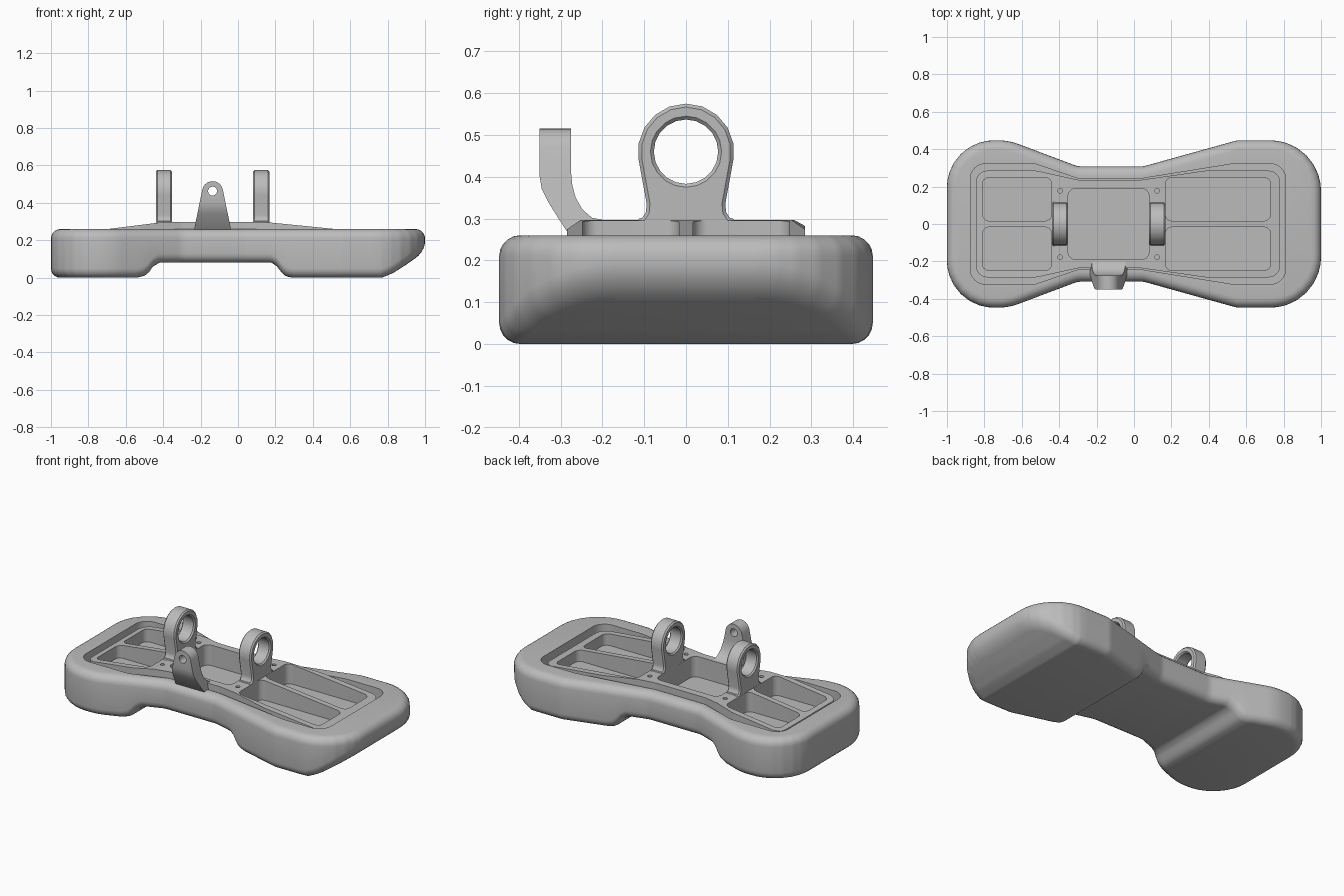
import bpy, bmesh, math
from mathutils import Vector

cube = bpy.data.objects.get("Cube")
if cube:
    bpy.data.objects.remove(cube, do_unlink=True)

GREY = 0.5
grey = bpy.data.materials.new("plain grey")
grey.diffuse_color = (GREY, GREY, GREY, 1)
grey.use_nodes = True
for node in grey.node_tree.nodes:
    if node.type == 'BSDF_PRINCIPLED':
        node.inputs["Base Color"].default_value = (GREY, GREY, GREY, 1)


def finish_mesh(name, bm):
    bmesh.ops.recalc_face_normals(bm, faces=bm.faces)
    mesh = bpy.data.meshes.new(name)
    bm.to_mesh(mesh)
    bm.free()
    obj = bpy.data.objects.new(name, mesh)
    bpy.context.collection.objects.link(obj)
    mesh.materials.append(grey)
    return obj


def fillet(corners, closed=True, steps=8):
    """Round each (x, y, radius) corner of a path."""
    out = []
    count = len(corners)
    for i, (x, y, r) in enumerate(corners):
        p = Vector((x, y))
        if r == 0 or (not closed and i in (0, count - 1)):
            out.append(p)
            continue
        u = (Vector(corners[i - 1][:2]) - p).normalized()
        v = (Vector(corners[(i + 1) % count][:2]) - p).normalized()
        half = u.angle(v) / 2
        centre = p + (u + v).normalized() * r / math.sin(half)
        reach = r / math.tan(half)
        a, b = p + u * reach - centre, p + v * reach - centre
        for k in range(steps + 1):
            out.append(centre + a.lerp(b, k / steps).normalized() * r)
    return out


def mirrored(half):
    return half + [Vector((p.x, -p.y)) for p in reversed(half)]


def prism(name, pts, lo, hi, axis):
    """Extrude a flat profile along x, y or z."""
    place = {'x': lambda a, b, d: (d, a, b),
             'y': lambda a, b, d: (a, d, b),
             'z': lambda a, b, d: (a, b, d)}[axis]
    bm = bmesh.new()
    low, high = [[bm.verts.new(place(p[0], p[1], d)) for p in pts] for d in (lo, hi)]
    bm.faces.new(low)
    bm.faces.new(high)
    for i in range(len(pts)):
        bm.faces.new((low[i - 1], low[i], high[i], high[i - 1]))
    return finish_mesh(name, bm)


def disc(a, b, r, sides=24):
    return [(a + r * math.cos(math.tau * k / sides), b + r * math.sin(math.tau * k / sides))
            for k in range(sides)]


def bake(obj):
    """Apply the modifiers of an object."""
    graph = bpy.context.evaluated_depsgraph_get()
    mesh = bpy.data.meshes.new_from_object(obj.evaluated_get(graph))
    obj.modifiers.clear()
    obj.data = mesh


def combine(obj, tool, operation='DIFFERENCE'):
    mod = obj.modifiers.new("combine", 'BOOLEAN')
    mod.operation, mod.solver, mod.object = operation, 'EXACT', tool
    bake(obj)
    bpy.data.objects.remove(tool, do_unlink=True)


def smooth(obj):
    bpy.ops.object.select_all(action='DESELECT')
    obj.select_set(True)
    bpy.context.view_layer.objects.active = obj
    bpy.ops.object.shade_smooth_by_angle(angle=math.radians(32))


# Rounded hourglass base with an arched underside and an upswept toe
TOP, EDGE = 0.26, 0.05
UNDERSIDE = [(-2, 0), (-.54, 0), (-.5, .01), (-.475, .03), (-.455, .06), (-.42, .08),
             (.18, .08), (.21, .06), (.23, .03), (.255, .008), (.29, 0),
             (.77, 0), (.83, .025), (.9, .07), (.95, .105), (1, .14), (2, .14)]


def floor(x):
    for (a, za), (b, zb) in zip(UNDERSIDE, UNDERSIDE[1:]):
        if x <= b:
            return za + (zb - za) * (x - a) / (b - a)


path = fillet([(-1, .05, 0), (-1, .447, .25), (-.67, .447, .3), (-.3, .308, .12),
               (.05, .308, .12), (.55, .447, .12), (1, .447, .27), (1, .05, 0)], closed=False)
half = []
for a, b in zip(path, path[1:]):
    pieces = max(1, math.ceil((b - a).length / 0.015))
    half += [a.lerp(b, k / pieces) for k in range(pieces)]
half.append(path[-1])
ring = mirrored(half)
n = len(ring)
inward = []
for i in range(n):
    t = (ring[(i + 1) % n] - ring[i - 1]).normalized()
    inward.append(Vector((t.y, -t.x)))

bm = bmesh.new()
loops = []
STEPS = 5
for upper in (False, True):
    for k in range(STEPS + 1):
        turn = math.pi / 2 * (STEPS - k if upper else k) / STEPS
        inset, rise = EDGE * (1 - math.sin(turn)), EDGE * (1 - math.cos(turn))
        pts = [p + q * inset for p, q in zip(ring, inward)]
        loops.append([bm.verts.new((p.x, p.y, TOP - rise if upper else floor(p.x) + rise))
                      for p in pts])
for low, high in zip(loops, loops[1:]):
    for i in range(n):
        bm.faces.new((low[i - 1], low[i], high[i], high[i - 1]))
for cap in (loops[0], loops[-1]):
    for i in range(n // 2 - 1):
        bm.faces.new((cap[i], cap[i + 1], cap[n - 2 - i], cap[n - 1 - i]))
base = finish_mesh("base", bm)

# Recess in the base that holds the tray
recess = mirrored(fillet([(-.875, 0.1, 0), (-.875, .322, .08), (-.53, .322, .1), (-.3, .243, .1),
                          (.04, .243, .1), (.53, .322, .1), (.81, .322, .08), (.81, 0.1, 0)],
                         closed=False))
combine(base, prism("recess_cutter", recess, .16, .5, 'z'))

# Tray: raised in the middle, sloping down into the recess at both ends
tray_plan = mirrored(fillet([(-.845, 0.1, 0), (-.845, .285, .06), (-.52, .285, .1), (-.3, .236, .1),
                             (.04, .236, .1), (.38, .285, .1), (.78, .285, .06), (.78, 0.1, 0)],
                            closed=False))
tray = prism("tray", tray_plan, .15, .5, 'z')
side = [(-.9, .1), (.9, .1), (.9, .222), (.15, .297), (-.4, .297), (-.9, .235)]
combine(tray, prism("slope_cutter", side, -1, 1, 'y'), 'INTERSECT')


# Pockets and screw holes in the tray
def pocket(x0, x1, y0, y1, r):
    pts = fillet([(x0, y0, r), (x1, y0, r), (x1, y1, r), (x0, y1, r)])
    combine(tray, prism("pocket_cutter", pts, .17, .5, 'z'))


pocket(-.352, .08, -.19, .19, .04)
for s in (-1, 1):
    y0, y1 = sorted((s * .017, s * .248))
    pocket(-.81, -.44, y0, y1, .035)
    pocket(.168, .73, y0, y1, .035)
    for x in (-.395, .124):
        combine(tray, prism("screw_cutter", disc(x, s * .178, .013, 12), .2, .5, 'z'))

# Two ring lugs standing between the pockets
foot = [(.12, .285), (.12, .297), (.105, .302), (.096, .315), (.094, .335)]
arc = [(.115 * math.cos(math.radians(a)), .46 + .115 * math.sin(math.radians(a)))
       for a in range(-10, 191, 20)]
lug_profile = foot + arc + [(-y, z) for y, z in reversed(foot)]
lugs = []
for name, x in (("right_lug", -.396), ("left_lug", .124)):
    lug = prism(name, lug_profile, x - .0435, x + .0435, 'x')
    combine(lug, prism("bore_cutter", disc(0, .46, .077, 20), -1, 1, 'x'))
    bevel = lug.modifiers.new("bevel", 'BEVEL')
    bevel.width, bevel.segments = .008, 1
    bevel.limit_method, bevel.angle_limit = 'ANGLE', math.radians(60)
    bevel.use_clamp_overlap = False
    bake(lug)
    lugs.append(lug)

# Curved front tab with a pin hole
tab_profile = [(-.35, .53), (-.35, .4), (-.345, .37), (-.33, .34), (-.305, .3), (-.282, .265),
               (-.27, .25), (-.2, .25), (-.2, .297), (-.225, .302), (-.248, .322),
               (-.264, .35), (-.272, .38), (-.275, .41), (-.275, .53)]
tab = prism("front_tab", tab_profile, -.26, 0, 'x')
MID = -.136
crown = [(MID + .056 * math.cos(math.radians(a)), .46 + .056 * math.sin(math.radians(a)))
         for a in range(10, 171, 16)]
outline = [(MID - .102, .24), (MID + .102, .24)] + crown
combine(tab, prism("outline_cutter", outline, -1, 1, 'y'), 'INTERSECT')
combine(tab, prism("pin_cutter", disc(MID, .463, .024, 16), -1, 1, 'y'))

for obj in [base, tray, tab] + lugs:
    smooth(obj)
